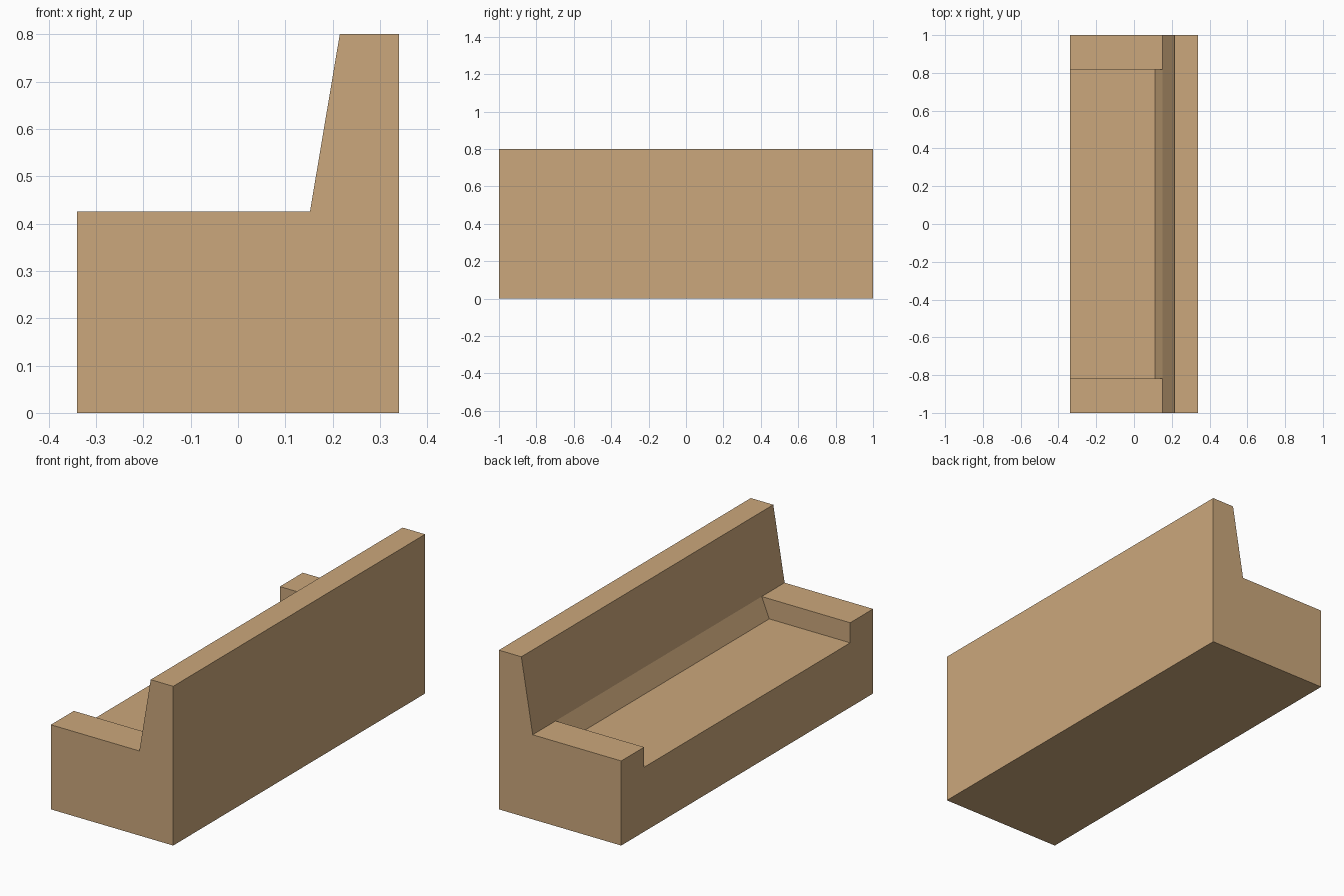
import bpy
import bmesh

cube = bpy.data.objects.get("Cube")
if cube:
    bpy.data.objects.remove(cube, do_unlink=True)

# Single warm wood colour
WOOD = (0.60, 0.39, 0.20, 1.0)
wood = bpy.data.materials.new("tan_wood")
wood.use_nodes = True
wood.diffuse_color = WOOD
bsdf = next(n for n in wood.node_tree.nodes if n.type == "BSDF_PRINCIPLED")
bsdf.inputs["Base Color"].default_value = WOOD

HALF_LENGTH = 1.0
ARM_INNER = 0.818
FRONT, BACK = -0.34, 0.34
ARM_TOP, SEAT_TOP, BACK_TOP = 0.425, 0.324, 0.8
BACK_FOOT = 0.152


def extrude_profile(name, profile, half):
    """Flat x-z profile extruded along y from -half to +half."""
    bm = bmesh.new()
    face = bm.faces.new([bm.verts.new((x, -half, z)) for x, z in profile])
    new = bmesh.ops.extrude_face_region(bm, geom=[face])["geom"]
    verts = [v for v in new if isinstance(v, bmesh.types.BMVert)]
    bmesh.ops.translate(bm, verts=verts, vec=(0, 2 * half, 0))
    bmesh.ops.recalc_face_normals(bm, faces=bm.faces)
    mesh = bpy.data.meshes.new(name)
    bm.to_mesh(mesh)
    bm.free()
    mesh.materials.append(wood)
    obj = bpy.data.objects.new(name, mesh)
    bpy.context.collection.objects.link(obj)
    return obj


# Bench body: base, armrests and sloped backrest in one profile
bench = extrude_profile("bench_body", [
    (FRONT, 0), (BACK, 0), (BACK, BACK_TOP), (0.215, BACK_TOP),
    (BACK_FOOT, ARM_TOP), (FRONT, ARM_TOP)], HALF_LENGTH)

# Seat recess between the armrests, with a sloped rear wall
cutter = extrude_profile("seat_recess_cutter", [
    (FRONT - 0.1, SEAT_TOP), (0.11, SEAT_TOP), (BACK_FOOT, ARM_TOP),
    (BACK_FOOT, ARM_TOP + 0.1), (FRONT - 0.1, ARM_TOP + 0.1)], ARM_INNER)
cutter.hide_render = True

recess = bench.modifiers.new("seat_recess", "BOOLEAN")
recess.operation = "DIFFERENCE"
recess.solver = "EXACT"
recess.object = cutter

# Bake the cut, then drop the helper
bpy.context.view_layer.objects.active = bench
bench.select_set(True)
bpy.ops.object.modifier_apply(modifier=recess.name)
bpy.data.objects.remove(cutter, do_unlink=True)
